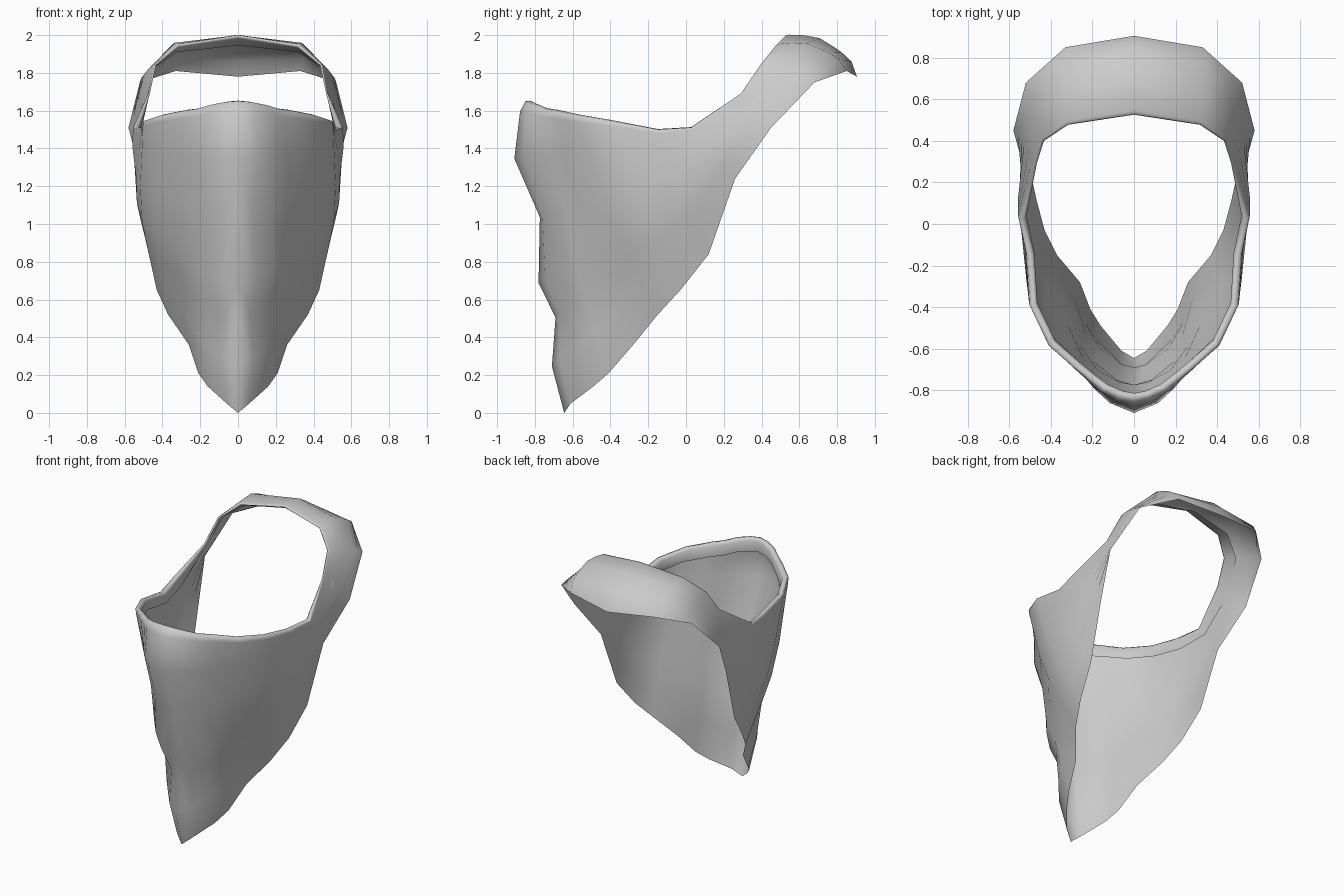
import bpy
from math import radians
from mathutils import Vector

old = bpy.data.objects.get("Cube")
if old:
    bpy.data.objects.remove(old, do_unlink=True)

# Top and bottom edge of the cloth, from the nose round to the back of the head
top_edge = [(0, -.85, 1.65), (.07, -.835, 1.645), (.15, -.80, 1.63), (.215, -.75, 1.61),
            (.285, -.695, 1.6), (.41, -.585, 1.575), (.50, -.395, 1.545), (.515, -.15, 1.5),
            (.555, .03, 1.51), (.475, .29, 1.69), (.44, .40, 1.85), (.32, .48, 1.95),
            (0, .53, 2.0)]
bottom_edge = [(0, -.645, 0), (.06, -.61, .05), (.16, -.49, .14), (.21, -.41, .21),
               (.26, -.28, .36), (.37, -.15, .52), (.43, -.03, .65), (.47, .12, .84),
               (.50, .26, 1.24), (.58, .45, 1.51), (.52, .68, 1.75), (.33, .85, 1.81),
               (0, .905, 1.78)]

# Rows down the cloth, with the bulge of the face, the sides and the head band
rows = [0, .03, .177, .372, .58, .695, .848, 1]
face_bulge = [0, .035, .096, 0, .05, -.017, .034, 0]
side_bulge = [0, .01, .035, .07, .078, .06, .03, 0]
band_bulge = [0, .01, .045, .076, .074, .07, .055, 0]
face_weight = [1, .8, .5, .3, .15, 0, 0, 0, 0, 0, 0, 0, 0]
side_weight = [0, .15, .4, .55, .65, .7, .65, .6, .35, 0, 0, 0, 0]
band_weight = [0, 0, 0, 0, 0, 0, 0, 0, 0, -.1, .12, .85, 1]

tops = [Vector(p) for p in top_edge]
bottoms = [Vector(p) for p in bottom_edge]
mids = [(a + b) / 2 for a, b in zip(tops, bottoms)]
last = len(tops) - 1


def outward(i):
    """Normal of the cloth at column i; the ends lie on the mirror plane."""
    if i in (0, last):
        along = Vector((1 if i == 0 else -1, 0, 0))
    else:
        along = mids[i + 1] - mids[i - 1]
    return (bottoms[i] - tops[i]).cross(along).normalized()


verts = []
for i, (top, bottom) in enumerate(zip(tops, bottoms)):
    n = outward(i)
    down = (bottom - top).normalized()
    lip = .035 if i < 9 else .012
    # Rolled lip on the inside of the upper rim, tucked back against the cloth
    verts += [top - n * lip * .4 + down * .1, top - n * lip + down * .02, top - n * lip * .7]
    for t, face, side, band in zip(rows, face_bulge, side_bulge, band_bulge):
        bulge = face * face_weight[i] + side * side_weight[i] + band * band_weight[i]
        verts.append(top.lerp(bottom, t) + n * bulge)

count = len(rows) + 3
faces = [(i * count + j, i * count + j + 1, (i + 1) * count + j + 1, (i + 1) * count + j)
         for i in range(last) for j in range(count - 1)]

mesh = bpy.data.meshes.new("cloth_mask")
mesh.from_pydata(verts, [], faces)
mask = bpy.data.objects.new("cloth_mask", mesh)
bpy.context.collection.objects.link(mask)

# Plain cloth colour
cloth = bpy.data.materials.new("grey_cloth")
cloth.use_nodes = True
colour = (.6, .6, .6, 1)
cloth.diffuse_color = colour
cloth.node_tree.nodes["Principled BSDF"].inputs["Base Color"].default_value = colour
mesh.materials.append(cloth)

# Other half of the mask
mirror = mask.modifiers.new("mirror", 'MIRROR')
mirror.use_clip = True
mirror.merge_threshold = .002

bpy.context.view_layer.objects.active = mask
mask.select_set(True)
bpy.ops.object.shade_smooth_by_angle(angle=radians(120))
